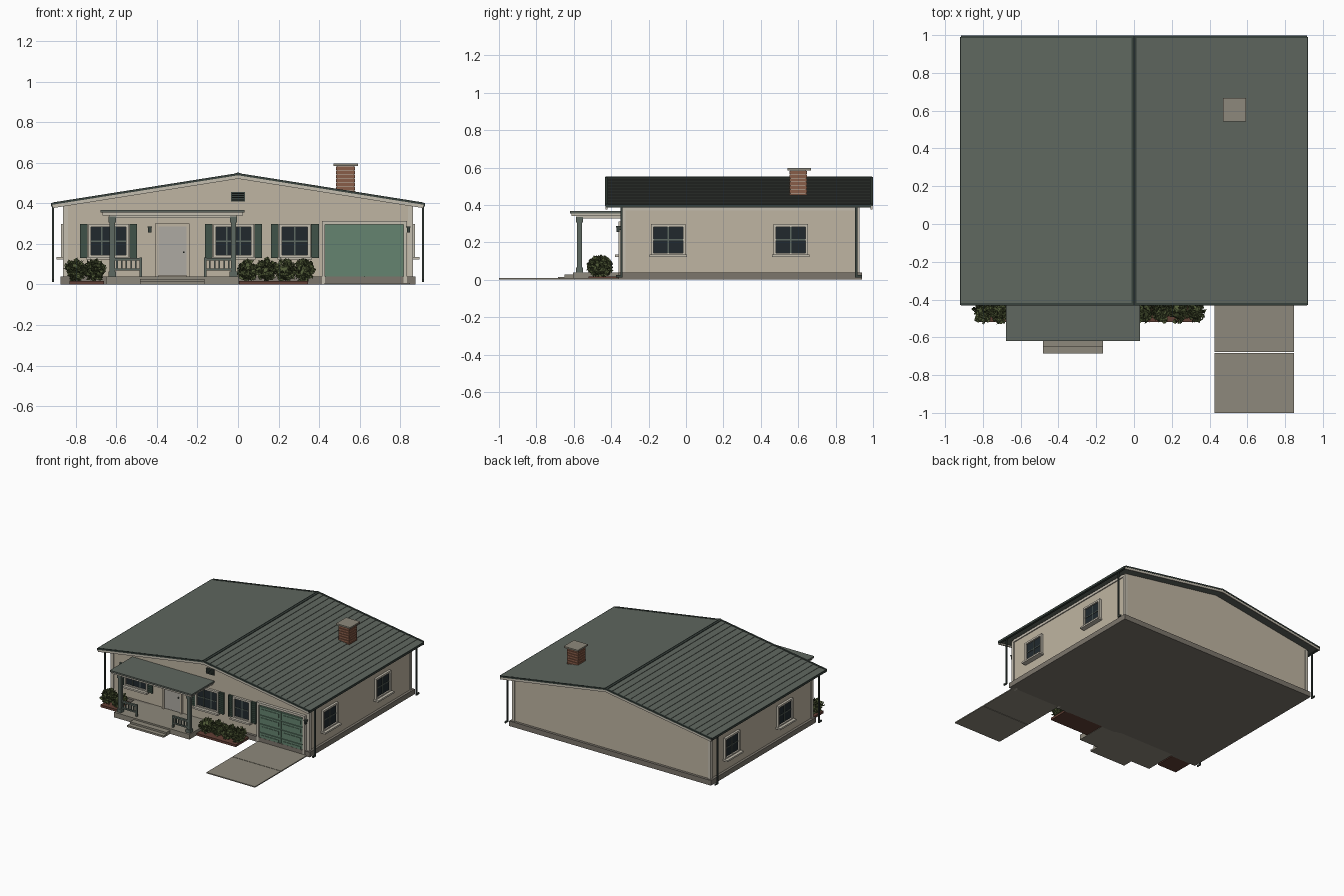
import bpy, bmesh, math, random
from mathutils import Matrix, Vector

if "Cube" in bpy.data.objects:
    bpy.data.objects.remove(bpy.data.objects["Cube"])

random.seed(4)
COLORS = dict(wall=(.52, .46, .36), roof=(.115, .135, .115), trim=(.55, .51, .43), green=(.13, .23, .16),
              shutter=(.05, .085, .065), post=(.11, .14, .12), glass=(.015, .022, .027), concrete=(.27, .25, .2),
              base=(.2, .18, .15), brick=(.25, .11, .065), door=(.42, .4, .36), metal=(.04, .055, .047),
              leaf=(.085, .11, .04), mulch=(.12, .05, .035))
MATS = {}
for k, c in COLORS.items():
    MATS[k] = bpy.data.materials.new(k)
    MATS[k].diffuse_color = (*c, 1)


def finish(name, bm, mat):
    me = bpy.data.meshes.new(name)
    bm.to_mesh(me)
    bm.free()
    ob = bpy.data.objects.new(name, me)
    bpy.context.collection.objects.link(ob)
    me.materials.append(MATS[mat])
    return ob


def boxes(name, items, mat, frame=Matrix()):
    """One object from boxes given as (x0, x1, y0, y1, z0, z1)."""
    bm = bmesh.new()
    for x0, x1, y0, y1, z0, z1 in items:
        m = Matrix.Translation(((x0 + x1) / 2, (y0 + y1) / 2, (z0 + z1) / 2)) @ \
            Matrix.Diagonal((x1 - x0, y1 - y0, z1 - z0, 1))
        bmesh.ops.create_cube(bm, size=1, matrix=frame @ m)
    return finish(name, bm, mat)


def extrude_y(name, profile, y0, y1, mat):
    """Closed (x, z) profile extruded along y."""
    bm = bmesh.new()
    f = bm.faces.new([bm.verts.new((x, y0, z)) for x, z in profile])
    r = bmesh.ops.extrude_face_region(bm, geom=[f])
    bmesh.ops.translate(bm, vec=(0, y1 - y0, 0), verts=[v for v in r["geom"] if isinstance(v, bmesh.types.BMVert)])
    bmesh.ops.recalc_face_normals(bm, faces=bm.faces)
    return finish(name, bm, mat)


def mirror_profile(half):
    """Mirror a right-hand half profile that runs from the centre line to the edge."""
    return [(-x, z) for x, z in reversed(half) if x > 0] + half


FRONT, EAVE, RIDGE = -.34, .915, .545
SLOPE = .145 / EAVE
roof_z = lambda x: RIDGE - SLOPE * abs(x)

# Foundation, walls with gables, corner boards
boxes("foundation", [(-.875, .875, -.36, .94, 0, .04)], "base")
extrude_y("walls", [(-.855, .03), (.855, .03), (.855, roof_z(.855) - .015), (0, RIDGE - .015),
                    (-.855, roof_z(.855) - .015)], FRONT, .92, "wall")
boxes("corner_boards", [(s * .85 - .012, s * .85 + .012, y - .012, y + .012, .04, .385)
                        for s in (-1, 1) for y in (-.335, .915)], "trim")
boxes("frieze_boards", [(s * .857 - .006, s * .857 + .006, -.33, .91, .37, .39) for s in (-1, 1)], "trim")

# Roof with stepped shingle courses
N = 18
top = [(0, RIDGE)]
for i in range(1, N + 1):
    x = EAVE * i / N
    top += [(x, roof_z(x) + .002), (x, roof_z(x) - .001)]
half_top = top[:-1]
under = [(EAVE, roof_z(EAVE) - .012), (0, RIDGE - .016), (-EAVE, roof_z(EAVE) - .012)]
extrude_y("roof", mirror_profile(half_top) + under, -.425, .99, "roof")
extrude_y("ridge_cap", [(-.014, .54), (.014, .54), (.012, .548), (0, .552), (-.012, .548)], -.43, .995, "metal")


# Rake boards on both gable ends, with a darker drip edge above
def rake(name, hi, lo, y0, y1, mat):
    e = EAVE
    extrude_y(name, [(-e, roof_z(e) + hi), (0, RIDGE + hi), (e, roof_z(e) + hi),
                     (e, roof_z(e) + lo), (0, RIDGE + lo), (-e, roof_z(e) + lo)], y0, y1, mat)


for end, y0, y1 in (("front", -.43, -.42), ("back", .987, .997)):
    rake(end + "_rake_board", -.007, -.024, y0, y1, "trim")
    rake(end + "_drip_edge", .004, -.007, y0 - .002, y1 + .002, "metal")

# Gutters and downspouts at the eaves
boxes("gutters", [(s * .913 - .009, s * .913 + .009, -.43, .99, .385, .402) for s in (-1, 1)], "metal")
spouts = []
for s in (-1, 1):
    for y, d in ((-.345, -1), (.91, 1)):
        spouts += [(s * .911 - .005, s * .911 + .005, y - .006, y + .006, .015, .39),
                   (s * .911 - .005, s * .911 + .005, y + d * .012 - .018, y + d * .012 + .018, .012, .024)]
boxes("downspouts", spouts, "metal")

# Chimney with brick courses
boxes("chimney_core", [(.488, .572, .558, .642, .42, .585)], "trim")
boxes("chimney_bricks", [(.483, .577, .553, .647, .425 + .02 * i, .442 + .02 * i) for i in range(8)], "brick")
boxes("chimney_cap", [(.47, .592, .543, .668, .585, .597)], "concrete")


# Windows, built facing -y around their wall point
def window(name, frame, w, z0=.13, z1=.297, cols=2, shutters=False):
    h, t, zm = w / 2, .014, (z0 + z1) / 2
    boxes(name + "_glass", [(-h + t, h - t, -.006, .01, z0 + t, z1 - t)], "glass", frame)
    boxes(name + "_frame", [(-h, -h + t, -.018, .01, z0, z1), (h - t, h, -.018, .01, z0, z1),
                            (-h, h, -.018, .01, z1 - t, z1), (-h, h, -.018, .01, z0, z0 + t)], "trim", frame)
    bars = [(-h + t, h - t, -.01, 0, zm - .003, zm + .003)]
    for i in range(1, cols):
        x = -h + w * i / cols
        bars.append((x - .003, x + .003, -.01, 0, z0 + t, z1 - t))
    boxes(name + "_muntins", bars, "post", frame)
    boxes(name + "_sill", [(-h - .008, h + .008, -.04, .01, z0 - .008, z0 + .005)], "trim", frame)
    if shutters:
        slats = []
        for s in (-1, 1):
            c = s * (h + .022)
            slats += [(c - .018, c + .018, -.01, .005, z0, z1)]
            slats += [(c + e * .015 - .004, c + e * .015 + .004, -.017, 0, z0, z1) for e in (-1, 1)]
            slats += [(c - .013, c + .013, -.015, 0, z0 + .008 + .0155 * i, z0 + .016 + .0155 * i) for i in range(10)]
        boxes(name + "_shutters", slats, "shutter", frame)


for i, (x, w, c) in enumerate([(-.638, .2, 3), (-.022, .2, 3), (.28, .155, 2)]):
    window(f"front_window_{i}", Matrix.Translation((x, FRONT, 0)), w, cols=c, shutters=True)
for side, s, ys in (("right", 1, (-.095, .56)), ("left", -1, (.01, .665))):
    for i, y in enumerate(ys):
        window(f"{side}_window_{i}", Matrix.Translation((s * .855, y, 0)) @ Matrix.Rotation(s * math.pi / 2, 4, 'Z'), .185)

# Front door, gable vent and wall lanterns
boxes("front_door", [(-.393, -.253, -.352, -.33, .045, .285)], "door")
boxes("door_frame", [(-.408, -.393, -.358, -.33, .04, .3), (-.253, -.238, -.358, -.33, .04, .3),
                     (-.408, -.238, -.358, -.33, .285, .3)], "wall")
boxes("door_knob", [(-.272, -.264, -.362, -.35, .155, .163)], "metal")
boxes("gable_vent", [(-.035, .035, -.346, -.33, .41, .456)] +
      [(-.03, .03, -.354, -.34, .415 + .01 * i, .42 + .01 * i) for i in range(4)], "metal")
for i, x in enumerate((-.435, .84)):
    boxes(f"lantern_{i}", [(x - .008, x + .008, -.372, -.355, .255, .28), (x - .011, x + .011, -.375, -.35, .28, .286),
                           (x - .004, x + .004, -.357, -.335, .265, .275)], "metal")

# Garage door with four rows of raised panels
boxes("garage_door", [(.43, .815, -.348, -.33, .01, .295)], "green")
boxes("garage_panels", [(.435 + .1905 * c, .62 + .1905 * c, -.355, -.34, .016 + .068 * r, .077 + .068 * r)
                        for c in (0, 1) for r in range(4)], "green")
boxes("garage_panel_insets", [(.452 + .1905 * c, .603 + .1905 * c, -.359, -.35, .032 + .068 * r, .061 + .068 * r)
                              for c in (0, 1) for r in range(4)], "green")
boxes("garage_trim", [(.413, .43, -.362, -.33, 0, .312), (.815, .832, -.362, -.33, 0, .312),
                      (.413, .832, -.362, -.33, .295, .312)], "trim")
boxes("driveway", [(.427, .848, -1, -.682, 0, .008), (.427, .848, -.678, -.34, 0, .008)], "concrete")

# Porch slab, steps, posts, rails and flat roof
boxes("porch_slab", [(-.65, .003, -.605, -.34, 0, .04)], "concrete")
boxes("porch_steps", [(-.482, -.165, -.65, -.60, 0, .028), (-.482, -.165, -.685, -.60, 0, .014)], "concrete")
posts = []
for x in (-.62, -.022):
    for r, z0, z1 in ((.013, .04, .335), (.019, .04, .065), (.018, .305, .335)):
        posts.append((x - r, x + r, -.57 - r, -.57 + r, z0, z1))
boxes("porch_posts", posts, "post")
rails = []
for a, b in ((-.62, -.48), (-.162, -.022)):
    rails += [(a, b, -.578, -.562, .118, .13), (a, b, -.576, -.564, .068, .078)]
    rails += [(a + .14 * i / 6 - .004, a + .14 * i / 6 + .004, -.574, -.566, .07, .12) for i in range(7)]
    e = b if a < -.5 else a
    rails.append((e - .006, e + .006, -.577, -.563, .04, .132))
boxes("porch_rails", rails, "post")
boxes("porch_beams", [(-.635, -.007, -.585, -.555, .328, .352), (-.635, -.607, -.56, -.34, .328, .352),
                      (-.036, -.008, -.56, -.34, .328, .352)], "trim")
boxes("porch_fascia", [(-.668, .025, -.612, -.34, .34, .354)], "trim")
boxes("porch_roof", [(-.678, .033, -.62, -.335, .354, .367)], "roof")

# Planting beds and leafy shrubs
boxes("mulch_beds", [(-.83, -.66, -.52, -.355, 0, .018), (.005, .345, -.52, -.355, 0, .018)], "mulch")


def shrub(name, x, y):
    bm = bmesh.new()
    bmesh.ops.create_icosphere(bm, subdivisions=1, radius=1, matrix=Matrix.Translation((x, y, .065)) @
                               Matrix.Diagonal((.045, .05, .048, 1)))
    for _ in range(130):
        d = Vector((random.gauss(0, 1), random.gauss(0, 1), random.gauss(0, 1))).normalized()
        p = Vector((x, y, .07)) + Vector((d.x * .05, d.y * .062, d.z * .052)) * random.uniform(.7, 1.02)
        out = (d + Vector((random.uniform(-.7, .7), random.uniform(-.7, .7), random.uniform(0, .8)))).normalized()
        side = out.orthogonal()
        side.rotate(Matrix.Rotation(random.uniform(0, 6.28), 3, out))
        n = out.cross(side) * .005
        L = random.uniform(.022, .034)
        pts = [p - out * L / 2, p + side * .01 + n, p + out * L / 2, p - side * .01 + n]
        v = [bm.verts.new((q.x, q.y, max(q.z, .012))) for q in pts]
        bm.faces.new((v[0], v[1], v[2]))
        bm.faces.new((v[0], v[2], v[3]))
    finish(name, bm, "leaf")


for i, x in enumerate((-.8, -.708, .05, .143, .236, .325)):
    shrub(f"shrub_{i}", x, -.46)

for m in bpy.data.materials:
    if m.users and not m.is_grease_pencil:
        m.use_nodes = True
        m.node_tree.nodes["Principled BSDF"].inputs["Base Color"].default_value = m.diffuse_color
